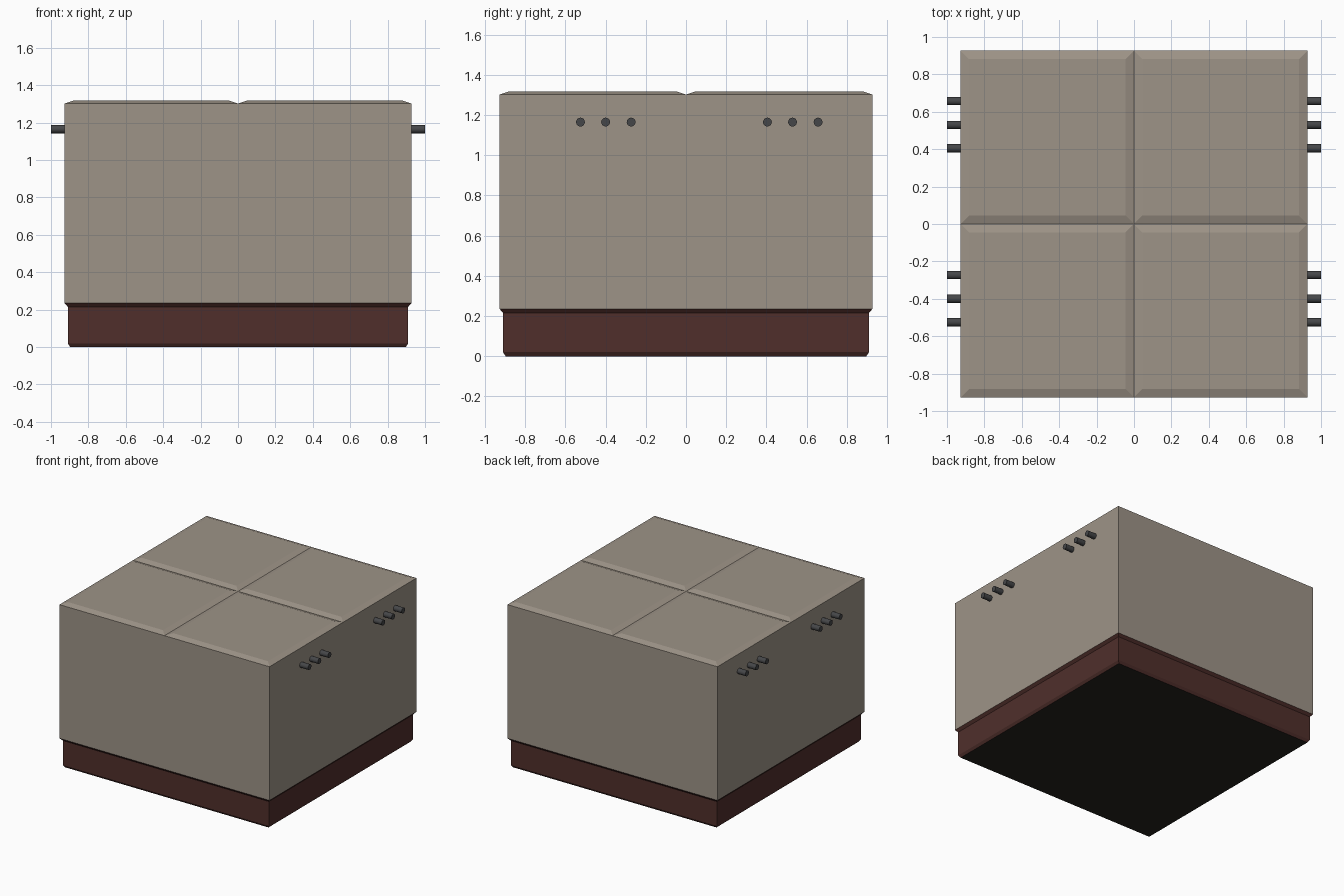
import bpy, bmesh
from math import radians

if "Cube" in bpy.data.objects:
    bpy.data.objects.remove(bpy.data.objects["Cube"])

H = 0.927                 # half width of the cushion
Z_SEAM, Z_TOP = 1.302, 1.317
INSET = 0.045


def material(name, rgb):
    m = bpy.data.materials.new(name)
    m.diffuse_color = (*rgb, 1)
    m.use_nodes = True
    m.node_tree.nodes["Principled BSDF"].inputs["Base Color"].default_value = m.diffuse_color
    return m


FABRIC = material("taupe_fabric", (0.34, 0.295, 0.245))
WOOD = material("dark_wood", (0.08, 0.028, 0.024))
UNDER = material("underside_black", (0.018, 0.017, 0.013))
METAL = material("peg_black", (0.06, 0.062, 0.066))


def finish(bm, name, *mats):
    bmesh.ops.remove_doubles(bm, verts=bm.verts, dist=1e-5)
    bmesh.ops.recalc_face_normals(bm, faces=bm.faces)
    me = bpy.data.meshes.new(name)
    bm.to_mesh(me)
    bm.free()
    for m in mats:
        me.materials.append(m)
    ob = bpy.data.objects.new(name, me)
    bpy.context.collection.objects.link(ob)
    return ob


def square_ring(bm, half, z):
    return [bm.verts.new((x * half, y * half, z))
            for x, y in ((-1, -1), (1, -1), (1, 1), (-1, 1))]


def loft(bm, profile):
    rings = [square_ring(bm, h, z) for h, z in profile]
    for a, b in zip(rings, rings[1:]):
        for i in range(4):
            j = (i + 1) % 4
            bm.faces.new((a[i], a[j], b[j], b[i]))
    return rings


# Cushion: box whose top is split into four panels with bevelled seams
bm = bmesh.new()
bmesh.ops.create_grid(bm, x_segments=2, y_segments=2, size=H)
for v in bm.verts:
    v.co.z = Z_SEAM
panels = list(bm.faces)
rim = [e for e in bm.edges if e.is_boundary]
ext = bmesh.ops.extrude_edge_only(bm, edges=rim)["geom"]
for v in ext:
    if isinstance(v, bmesh.types.BMVert):
        v.co.z = 0.235
bmesh.ops.inset_individual(bm, faces=panels, thickness=INSET, use_even_offset=True)
for v in {v for f in panels for v in f.verts}:
    v.co.z = Z_TOP
bmesh.ops.contextual_create(bm, geom=[e for e in bm.edges if e.is_boundary])
finish(bm, "cushion", FABRIC)

# Plinth: chamfered foot, straight sides, flared lip under the cushion
bm = bmesh.new()
rings = loft(bm, [(0.897, 0), (0.91, 0.02), (0.91, 0.215), (H, 0.235)])
bottom = bm.faces.new(rings[0])
bottom.material_index = 1
finish(bm, "plinth", WOOD, UNDER)

# Pegs: two groups of three on each side
for side, label in ((-1, "left"), (1, "right")):
    for i, y in enumerate((-0.525, -0.40, -0.273, 0.405, 0.53, 0.657)):
        bpy.ops.mesh.primitive_cylinder_add(
            vertices=16, radius=0.022, depth=0.085,
            location=(side * 0.9575, y, 1.165), rotation=(0, radians(90), 0))
        peg = bpy.context.object
        peg.name = f"{label}_peg_{i + 1}"
        peg.data.materials.append(METAL)
        bpy.ops.object.shade_smooth_by_angle(angle=radians(40))
